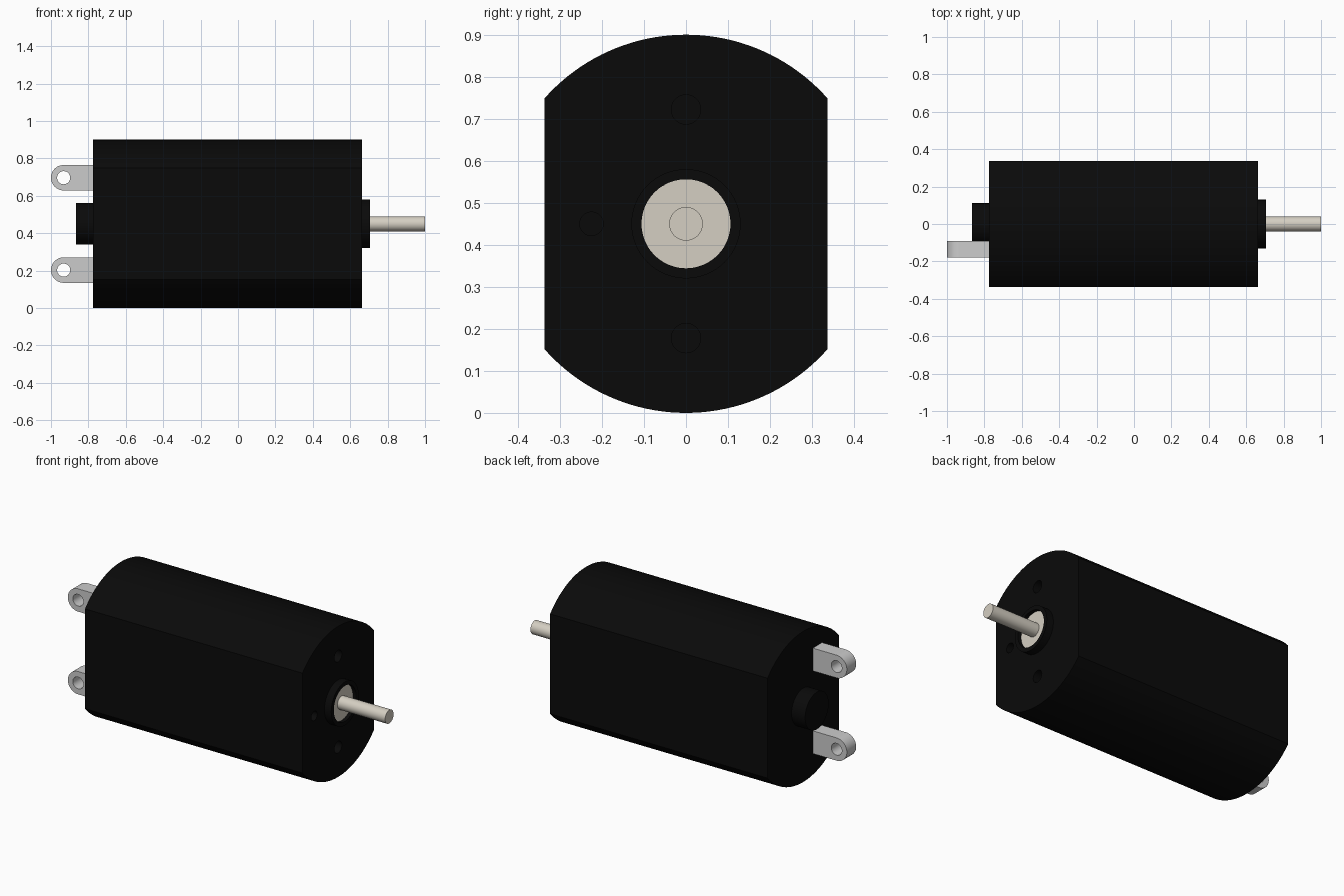
import bpy, bmesh
from math import sin, cos, pi, acos

if "Cube" in bpy.data.objects:
    bpy.data.objects.remove(bpy.data.objects["Cube"])

CZ = 0.45  # height of the motor axis


def material(name, rgb):
    m = bpy.data.materials.new(name)
    m.diffuse_color = (*rgb, 1)
    m.use_nodes = True
    m.node_tree.nodes["Principled BSDF"].inputs["Base Color"].default_value = m.diffuse_color
    return m


black = material("black_paint", (0.003, 0.003, 0.003))
steel = material("warm_steel", (0.66, 0.62, 0.54))
tin = material("tinned_metal", (0.53, 0.53, 0.53))


def arc(u, v, r, a0, a1, n):
    return [(u + r * cos(a0 + (a1 - a0) * i / n), v + r * sin(a0 + (a1 - a0) * i / n))
            for i in range(n + 1)]


def circle(u, v, r, n=64):
    return arc(u, v, r, 0, 2 * pi, n)[:-1]


def prism(name, outline, axis, a, b, mat=None):
    """Extrude an outline: (y, z) along x, or (x, z) along y."""
    put = (lambda p, t: (t, *p)) if axis == "x" else (lambda p, t: (p[0], t, p[1]))
    bm = bmesh.new()
    lo = [bm.verts.new(put(p, a)) for p in outline]
    hi = [bm.verts.new(put(p, b)) for p in outline]
    bm.faces.new(lo)
    bm.faces.new(hi)
    for i in range(len(lo)):
        j = (i + 1) % len(lo)
        bm.faces.new((lo[i], lo[j], hi[j], hi[i]))
    bmesh.ops.recalc_face_normals(bm, faces=bm.faces)
    me = bpy.data.meshes.new(name)
    bm.to_mesh(me)
    bm.free()
    ob = bpy.data.objects.new(name, me)
    bpy.context.collection.objects.link(ob)
    if mat:
        me.materials.append(mat)
    return ob


def activate(ob):
    bpy.ops.object.select_all(action="DESELECT")
    ob.select_set(True)
    bpy.context.view_layer.objects.active = ob


def drill(ob, u, v, r, axis, a, b):
    cutter = prism("hole_cutter", circle(u, v, r, 48), axis, a, b)
    cutter.hide_render = True
    mod = ob.modifiers.new("hole", "BOOLEAN")
    mod.operation = "DIFFERENCE"
    mod.solver = "EXACT"
    mod.object = cutter
    activate(ob)
    bpy.ops.object.modifier_apply(modifier=mod.name)
    bpy.data.objects.remove(cutter, do_unlink=True)


def smooth(ob):
    activate(ob)
    bpy.ops.object.shade_smooth_by_angle(angle=pi / 6)


# can: round body with two flat sides
R, W = 0.45, 0.337
k = acos(W / R)
can = prism("motor_can", arc(0, CZ, R, k, pi - k, 40) + arc(0, CZ, R, pi + k, 2 * pi - k, 40),
            "x", -0.775, 0.662, black)
# mounting holes in the shaft end
for y, z, r in [(0, CZ + 0.272, 0.035), (0, CZ - 0.272, 0.035), (-0.225, CZ, 0.028)]:
    drill(can, y, z, r, "x", 0.56, 0.7)
smooth(can)

# bearing housing, bearing and shaft
collar = prism("front_collar", circle(0, CZ, 0.13), "x", 0.662, 0.707, black)
drill(collar, 0, CZ, 0.106, "x", 0.6, 0.8)
smooth(collar)
smooth(prism("bearing", circle(0, CZ, 0.106), "x", 0.662, 0.685, steel))
smooth(prism("shaft", circle(0, CZ, 0.04), "x", 0.68, 1.0, steel))

# rear bearing cap
smooth(prism("rear_cap", circle(0, CZ, 0.111), "x", -0.865, -0.775, black))

# solder terminals with round ends
for label, s in (("upper", 1), ("lower", -1)):
    z = CZ + s * 0.247
    tab = prism(label + "_terminal",
                arc(-0.932, z, 0.068, pi / 2, 3 * pi / 2, 24) + [(-0.775, z - 0.068), (-0.775, z + 0.068)],
                "y", -0.178, -0.09, tin)
    drill(tab, -0.932, z, 0.035, "y", -0.3, 0.0)
    smooth(tab)
